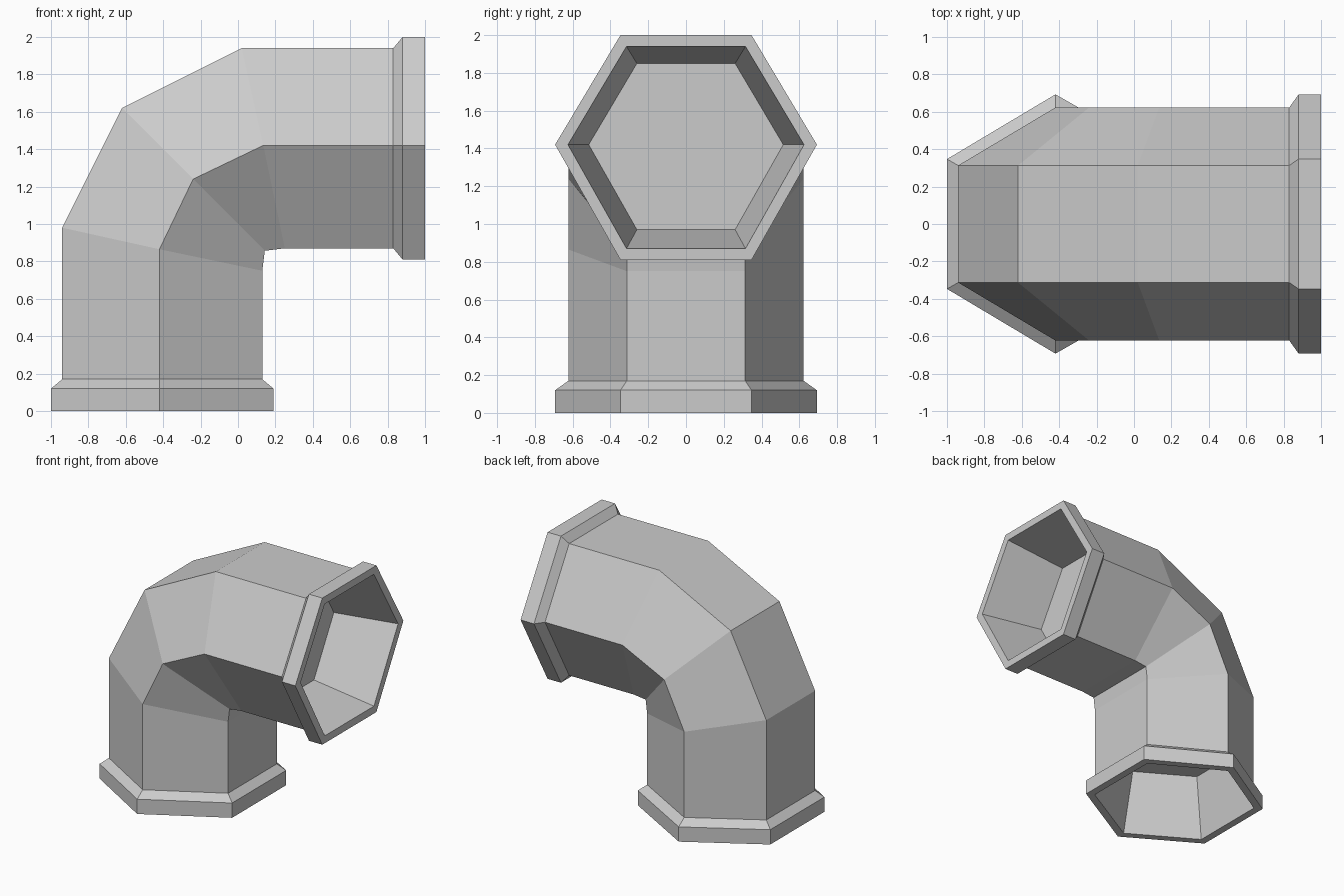
import bpy, bmesh

if "Cube" in bpy.data.objects:
    bpy.data.objects.remove(bpy.data.objects["Cube"])

# Hexagonal ring stations of the lower half, from the inner plug up to the bend.
# Each: (outer, middle, inner) points in the x-z plane, y of flat edges, y of middle corners
half = [
    (((-0.85, 0.50), (-0.42, 0.50), (0.03, 0.50)), 0.26, 0.515),    # recessed plug
    (((-0.94, 0.00), (-0.42, 0.00), (0.13, 0.00)), 0.315, 0.625),   # mouth
    (((-1.00, 0.00), (-0.42, 0.00), (0.19, 0.00)), 0.347, 0.693),   # rim face
    (((-1.00, 0.12), (-0.42, 0.12), (0.19, 0.12)), 0.347, 0.693),   # rim side
    (((-0.94, 0.17), (-0.42, 0.17), (0.13, 0.17)), 0.313, 0.623),   # rim chamfer
    (((-0.94, 0.98), (-0.42, 0.865), (0.13, 0.75)), 0.313, 0.623),  # bend start
]
middle = (((-0.62, 1.62), (-0.24, 1.24), (0.143, 0.857)), 0.313, 0.623)


def mirrored(station):
    """Reflect a station across the bend diagonal to get the horizontal arm."""
    pts, a, b = station
    return tuple((1 - z, 1 - x) for x, z in pts), a, b


stations = half + [middle] + [mirrored(s) for s in reversed(half)]

bm = bmesh.new()
rings = []
for (o, m, i), a, b in stations:
    corners = [(o, -a), (m, -b), (i, -a), (i, a), (m, b), (o, a)]
    rings.append([bm.verts.new((p[0], y, p[1])) for p, y in corners])

# Skin the rings and close both recessed plugs
for r, s in zip(rings, rings[1:]):
    for k in range(6):
        n = (k + 1) % 6
        bm.faces.new((r[k], r[n], s[n], s[k]))
bm.faces.new(rings[0])
bm.faces.new(rings[-1])
bmesh.ops.recalc_face_normals(bm, faces=bm.faces[:])

mesh = bpy.data.meshes.new("pipe_elbow")
bm.to_mesh(mesh)
bm.free()
bpy.context.collection.objects.link(bpy.data.objects.new("pipe_elbow", mesh))
